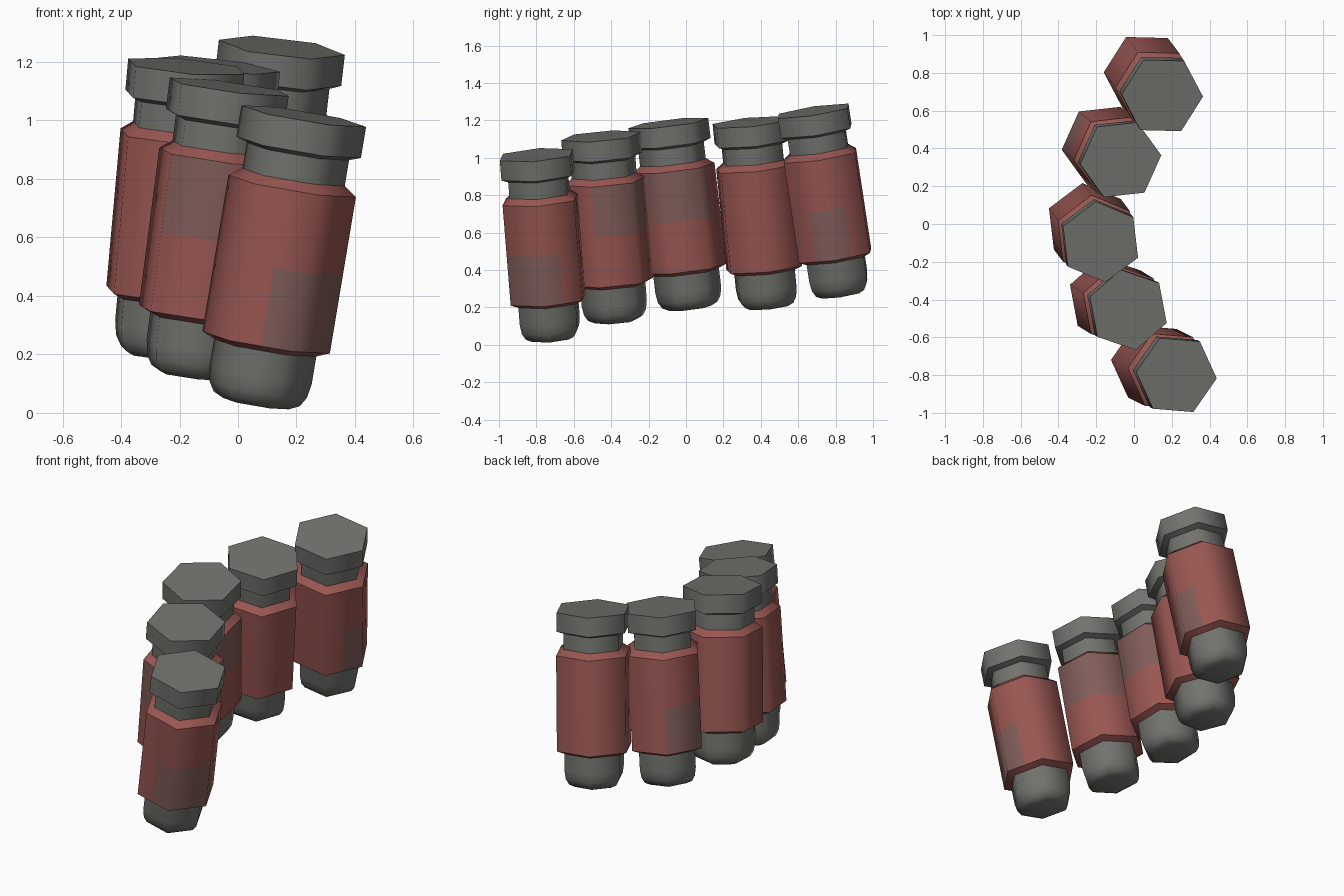
import bpy, bmesh, math
from mathutils import Vector, Matrix

if "Cube" in bpy.data.objects:
    bpy.data.objects.remove(bpy.data.objects["Cube"])


def material(name, rgb):
    m = bpy.data.materials.new(name)
    m.diffuse_color = (*rgb, 1)
    m.use_nodes = True
    m.node_tree.nodes["Principled BSDF"].inputs["Base Color"].default_value = m.diffuse_color
    return m


GREY = material("dull_grey", (0.17, 0.17, 0.155))
RED = material("muted_red", (0.32, 0.095, 0.085))
STAIN = material("faded_brown", (0.22, 0.11, 0.10))

# Profiles: (corner radius, distance along the axis from the top)
CAP = [(0.217, 0.0), (0.217, -0.108), (0.172, -0.125)]
CORE = [(0.178, -0.10), (0.178, -0.90), (0.170, -0.95), (0.150, -0.983), (0.115, -1.0)]
BODY = [(0.172, -0.208), (0.222, -0.243), (0.222, -0.515), (0.222, -0.787), (0.172, -0.808)]


def hex_lathe(name, profile, matrix, phase, mats, sharp, stains=()):
    """Six-sided turned part; each side has a centre line so stains can end there."""
    bm = bmesh.new()
    rings = []
    for r, z in profile:
        ring = []
        for i in range(12):
            a = math.radians(phase + 30 * i)
            rad = r if i % 2 == 0 else r * math.cos(math.pi / 6)
            ring.append(bm.verts.new((rad * math.cos(a), rad * math.sin(a), z)))
        rings.append(ring)
    for k in range(len(rings) - 1):
        for i in range(12):
            j = (i + 1) % 12
            f = bm.faces.new((rings[k][i], rings[k + 1][i], rings[k + 1][j], rings[k][j]))
            ang = phase + 30 * i + 15
            for direction, half, row in stains:
                diff = (ang - direction + 180) % 360 - 180
                if k == row and abs(diff) < half:
                    f.material_index = 1
    bm.faces.new(rings[0])
    bm.faces.new(rings[-1][::-1])
    for f in bm.faces:
        f.smooth = True
    # Hard rims, soft sides
    for k in sharp:
        for i in range(12):
            bm.edges.get((rings[k][i], rings[k][(i + 1) % 12])).smooth = False
    bmesh.ops.recalc_face_normals(bm, faces=bm.faces)
    me = bpy.data.meshes.new(name)
    bm.to_mesh(me)
    bm.free()
    for m in mats:
        me.materials.append(m)
    ob = bpy.data.objects.new(name, me)
    ob.matrix_world = matrix
    bpy.context.collection.objects.link(ob)


UPPER, LOWER = 1, 2
# Top centre, lean from base to top, turn of the hexagon, stains (direction, half width, row)
VIALS = [
    ((0.225, -0.80, 1.015), (0.165, -0.08, 0.99), -5, [(-45, 65, LOWER)]),
    ((-0.03, -0.455, 1.115), (0.13, -0.08, 1.0), -19, [(45, 50, UPPER), (250, 22, UPPER)]),
    ((-0.177, -0.095, 1.185), (0.09, -0.12, 1.0), -23, [(0, 60, UPPER)]),
    ((-0.07, 0.34, 1.19), (0.12, -0.10, 1.0), 6, [(160, 28, LOWER)]),
    ((0.15, 0.68, 1.25), (0.115, -0.15, 0.99), -2, [(0, 28, LOWER), (185, 20, LOWER)]),
]

for n, (top, lean, phase, stains) in enumerate(VIALS, 1):
    turn = Vector((0, 0, 1)).rotation_difference(Vector(lean))
    mat = Matrix.Translation(top) @ turn.to_matrix().to_4x4()
    hex_lathe(f"vial_cap_{n}", CAP, mat, phase, [GREY], (0, 1, 2))
    hex_lathe(f"vial_core_{n}", CORE, mat, phase, [GREY], (0,))
    hex_lathe(f"vial_body_{n}", BODY, mat, phase, [RED, STAIN], (0, 1, 3, 4), stains)
